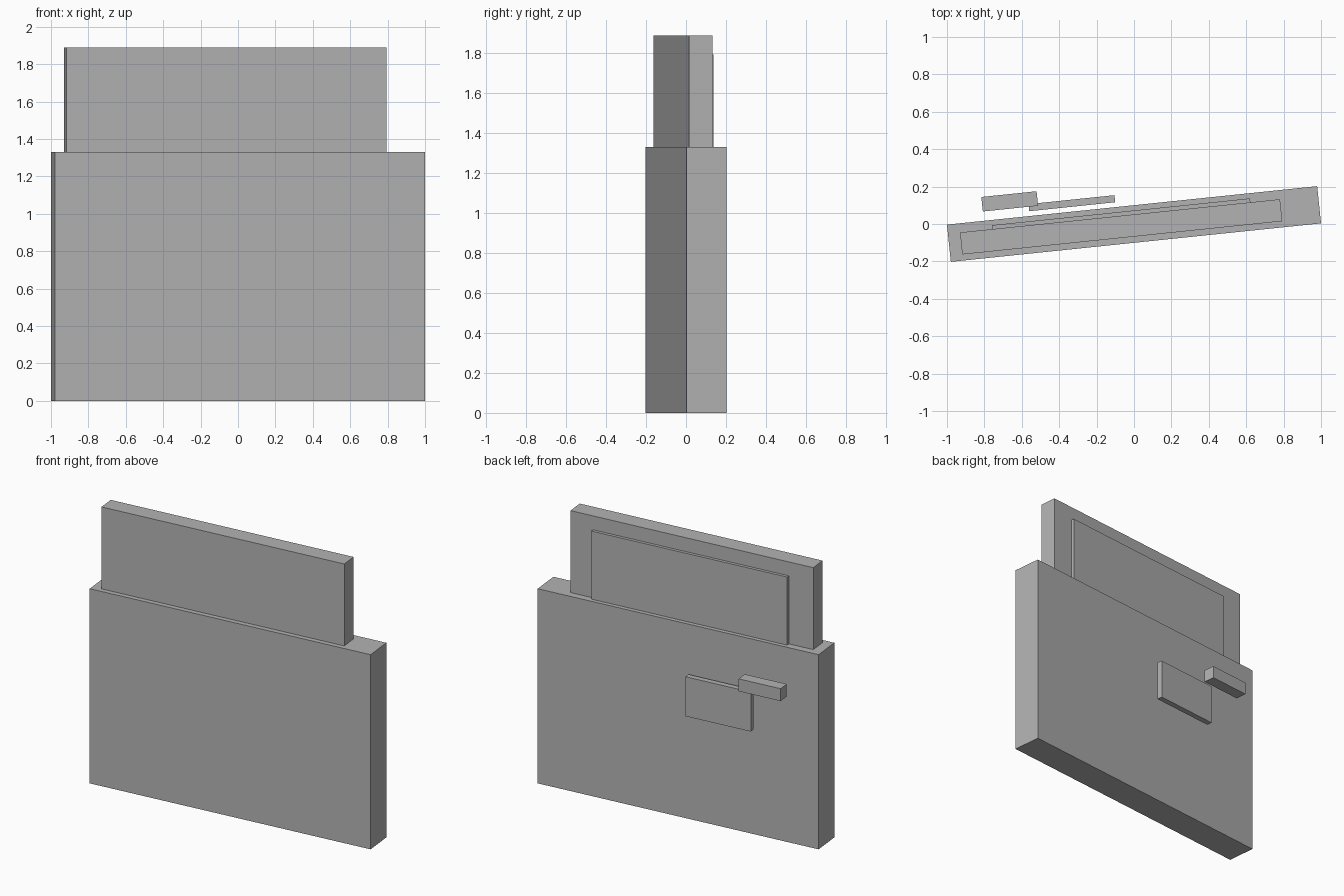
import bpy
import bmesh
import math
from mathutils import Matrix

cube = bpy.data.objects.get("Cube")
if cube:
    bpy.data.objects.remove(cube, do_unlink=True)

# One plain grey for every part
grey = bpy.data.materials.new("plain grey")
grey.use_nodes = True
colour = (0.45, 0.45, 0.45, 1)
grey.diffuse_color = colour
grey.node_tree.nodes["Principled BSDF"].inputs["Base Color"].default_value = colour

# The whole door stands slightly swung about the vertical axis
SWING = math.radians(5.93)


def box(name, along, across, up):
    """Box given by its (low, high) limits in the door's own directions."""
    limits = (along, across, up)
    centre = [(low + high) / 2 for low, high in limits]
    size = [high - low for low, high in limits]
    bm = bmesh.new()
    bmesh.ops.create_cube(bm, size=1)
    bm.transform(Matrix.Translation(centre) @ Matrix.Diagonal((*size, 1)))
    mesh = bpy.data.meshes.new(name)
    bm.to_mesh(mesh)
    bm.free()
    mesh.materials.append(grey)
    obj = bpy.data.objects.new(name, mesh)
    obj.rotation_euler.z = SWING
    bpy.context.collection.objects.link(obj)
    return obj


# Lower panel and the window standing on it
box("door_panel", (-0.995, 0.995), (-0.1, 0.1), (0, 1.33))
box("window_frame", (-0.93, 0.79), (-0.067, 0.051), (1.33, 1.89))
box("window_pane", (-0.757, 0.631), (0.03, 0.072), (1.33, 1.795))

# Inner fittings, set just clear of the panel
box("arm_rest", (-0.55, -0.088), (0.126, 0.164), (0.73, 1.0))
box("door_handle", (-0.797, -0.5), (0.15, 0.228), (1.02, 1.105))
